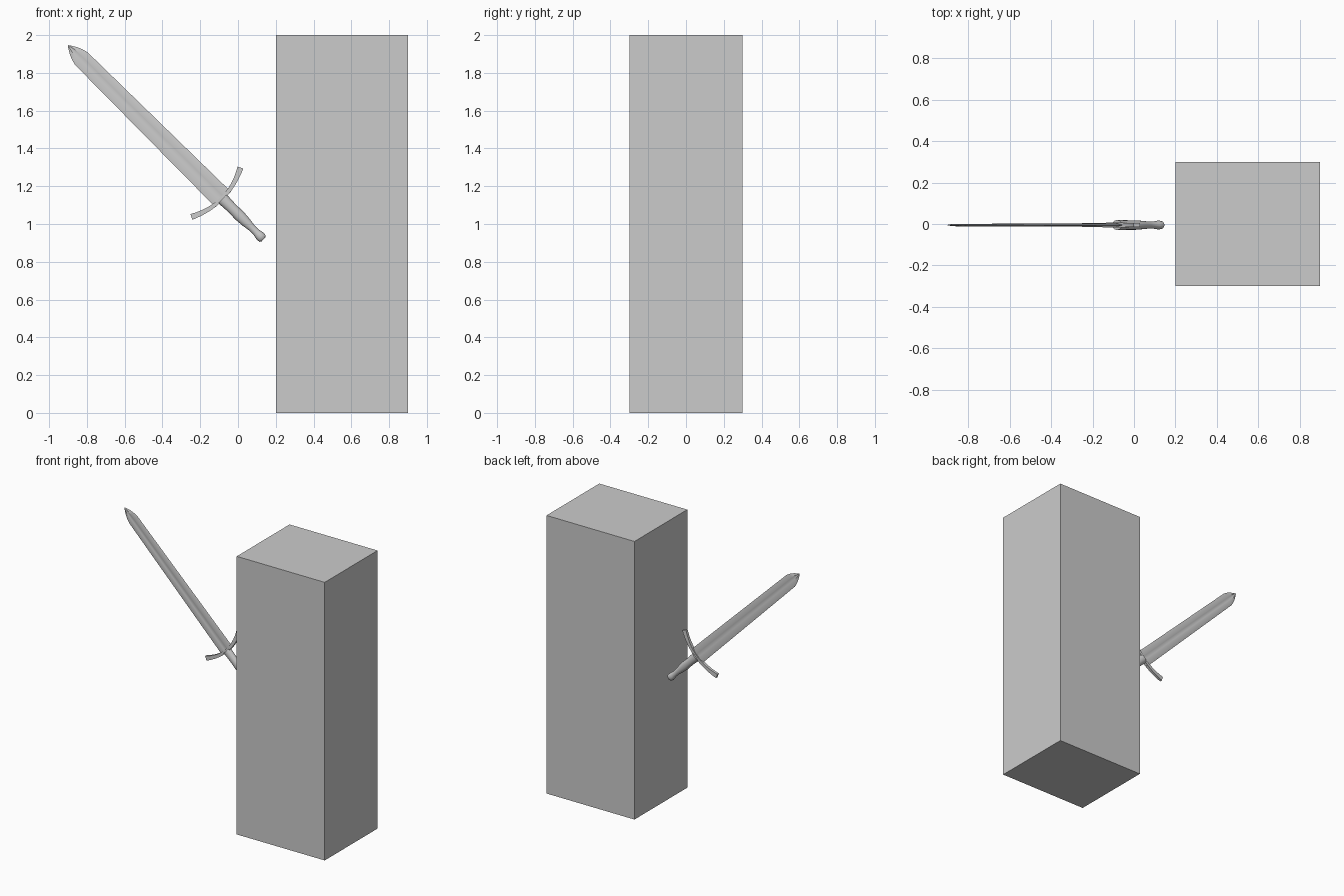
import bpy, bmesh, math
from mathutils import Matrix

if "Cube" in bpy.data.objects:
    bpy.data.objects.remove(bpy.data.objects["Cube"])

# Sword frame: local z runs from pommel to tip, local x is the blade width
SWORD = Matrix.Translation((0.135, -0.005, 0.918)) @ Matrix.Rotation(math.radians(-45.2), 4, 'Y')


def loft(name, rings, angle=35):
    """Skin a list of equally sized rings, capping both ends."""
    bm = bmesh.new()
    vs = [[bm.verts.new(p) for p in r] for r in rings]
    n = len(vs[0])
    for a, b in zip(vs, vs[1:]):
        for i in range(n):
            j = (i + 1) % n
            bm.faces.new((a[i], a[j], b[j], b[i]))
    bm.faces.new(vs[0][::-1])
    bm.faces.new(vs[-1])
    bmesh.ops.recalc_face_normals(bm, faces=bm.faces)
    me = bpy.data.meshes.new(name)
    bm.to_mesh(me)
    bm.free()
    ob = bpy.data.objects.new(name, me)
    bpy.context.collection.objects.link(ob)
    ob.matrix_world = SWORD
    bpy.ops.object.select_all(action='DESELECT')
    ob.select_set(True)
    bpy.context.view_layer.objects.active = ob
    bpy.ops.object.shade_smooth_by_angle(angle=math.radians(angle))
    return ob


# Tall block
bpy.ops.mesh.primitive_cube_add(size=1, location=(0.55, 0, 1))
block = bpy.context.object
block.name = "block"
block.scale = (0.70, 0.60, 2.0)

# Blade: flattened section with a shallow fuller, tapering to the tip
section = [(1, 0), (0.35, 1), (0.2, 0.6), (-0.2, 0.6), (-0.35, 1),
           (-1, 0), (-0.35, -1), (-0.2, -0.6), (0.2, -0.6), (0.35, -1)]
blade = [(0.300, 0.058, 0.007), (1.36, 0.047, 0.006), (1.39, 0.039, 0.006),
         (1.42, 0.026, 0.005), (1.445, 0.011, 0.003), (1.459, 0.001, 0.001)]
loft("blade", [[(w * x, t * y, z) for x, y in section] for z, w, t in blade])

# Grip and pommel: oval sections (height, half width, half depth)
grip = [(0.000, 0.016, 0.013), (0.006, 0.023, 0.019), (0.022, 0.026, 0.022),
        (0.038, 0.023, 0.020), (0.060, 0.019, 0.017), (0.090, 0.020, 0.017),
        (0.130, 0.026, 0.020), (0.180, 0.030, 0.023), (0.230, 0.028, 0.023),
        (0.275, 0.030, 0.024), (0.306, 0.033, 0.024)]
ring = [(math.cos(i * math.tau / 16), math.sin(i * math.tau / 16)) for i in range(16)]
loft("grip_and_pommel", [[(w * x, d * y, z) for x, y in ring] for z, w, d in grip])

# Crossguard: curved bar flaring at its ends, which bend toward the tip
bar = []
for i in range(17):
    t = i / 8 - 1
    x, z = 0.184 * t, 0.308 + 0.047 * t * t
    tilt = math.atan2(0.094 * t, 0.184)
    h = 0.010 + 0.006 * t * t
    nx, nz = -math.sin(tilt) * h, math.cos(tilt) * h
    d = 0.012 - 0.003 * abs(t)
    bar.append([(x + nx, d, z + nz), (x + nx, -d, z + nz),
                (x - nx, -d, z - nz), (x - nx, d, z - nz)])
loft("crossguard", bar)
